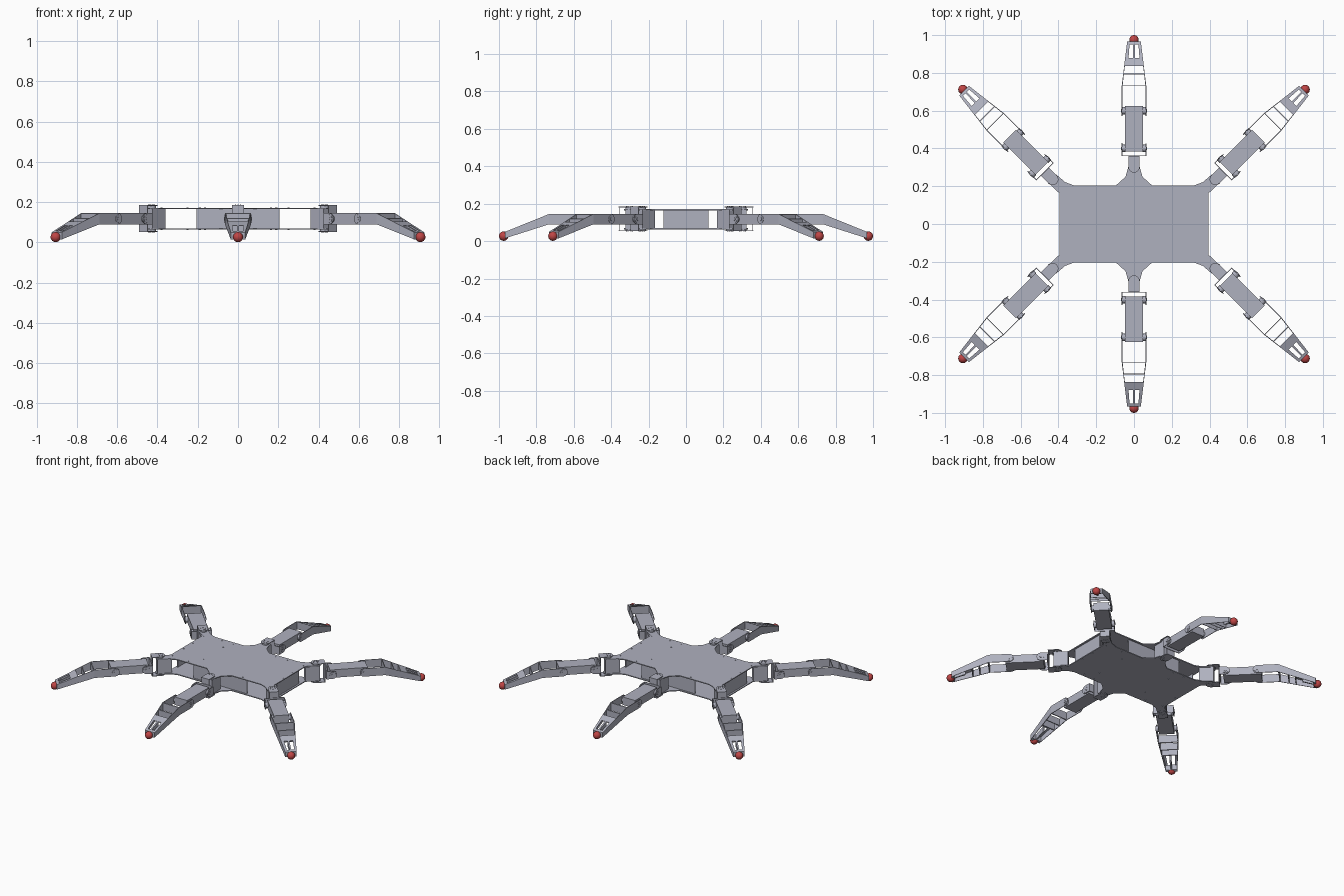
import bpy
import bmesh
from math import radians, cos, sin
from mathutils import Matrix, Vector

cube = bpy.data.objects.get("Cube")
if cube:
    bpy.data.objects.remove(cube, do_unlink=True)


def material(name, color):
    m = bpy.data.materials.new(name)
    m.use_nodes = True
    m.diffuse_color = color
    m.node_tree.nodes["Principled BSDF"].inputs["Base Color"].default_value = color
    return m


METAL = material("grey metal", (0.43, 0.44, 0.52, 1))
RUBBER = material("red rubber", (0.52, 0.06, 0.06, 1))


def hull(bm, points):
    """Convex solid around the points."""
    part = bmesh.new()
    verts = [part.verts.new(p) for p in points]
    bmesh.ops.convex_hull(part, input=verts)
    bmesh.ops.dissolve_limit(part, angle_limit=0.01, verts=part.verts, edges=part.edges)
    tmp = bpy.data.meshes.new("tmp")
    part.to_mesh(tmp)
    part.free()
    bm.from_mesh(tmp)
    bpy.data.meshes.remove(tmp)


def box(bm, x, y, z):
    hull(bm, [(a, b, c) for a in x for b in y for c in z])


def disc(bm, center, radius, depth, axis="Z", sides=20):
    m = Matrix.Translation(center)
    if axis == "Y":
        m = m @ Matrix.Rotation(radians(90), 4, "X")
    bmesh.ops.create_cone(bm, cap_ends=True, segments=sides, radius1=radius,
                          radius2=radius, depth=depth, matrix=m)


def to_mesh(bm, name, mat):
    me = bpy.data.meshes.new(name)
    bm.to_mesh(me)
    bm.free()
    me.materials.append(mat)
    return me


def place(name, mesh, matrix=Matrix()):
    ob = bpy.data.objects.new(name, mesh)
    ob.matrix_world = matrix
    bpy.context.collection.objects.link(ob)
    return ob


def arc(cx, cy, r, a0, a1, n):
    angles = [radians(a0 + (a1 - a0) * i / n) for i in range(n + 1)]
    return [(cx + r * cos(a), cy + r * sin(a)) for a in angles]


# Body plates: one quarter of the outline, mirrored
EAR = Vector((0.43, 0.236, 0))
MID = Vector((0, 0.302, 0))
quarter = [(0.395, 0.165), (0.405, 0.185)]
quarter += arc(EAR.x, EAR.y, 0.032, -45, 135, 8)
quarter += [(0.365, 0.222), (0.32, 0.205), (0.095, 0.205), (0.045, 0.25)]
quarter += arc(0, MID.y, 0.03, 0, 90, 4)
half = quarter + [(-x, y) for x, y in reversed(quarter[:-1])]
outline = half + [(-x, -y) for x, y in half]


def plate_mesh(z0, z1):
    bm = bmesh.new()
    face = bm.faces.new([bm.verts.new((x, y, z0)) for x, y in outline])
    new = bmesh.ops.extrude_face_region(bm, geom=[face])["geom"]
    bmesh.ops.translate(bm, vec=(0, 0, z1 - z0),
                        verts=[v for v in new if isinstance(v, bmesh.types.BMVert)])
    bmesh.ops.recalc_face_normals(bm, faces=bm.faces)
    return to_mesh(bm, "body_plate", METAL)


place("top_plate", plate_mesh(0.165, 0.171))
place("bottom_plate", plate_mesh(0.063, 0.069))

# Walls between the plates
bm = bmesh.new()
for s in (-1, 1):
    box(bm, (-0.205, 0.205), (s * 0.187, s * 0.193), (0.068, 0.166))
    box(bm, (s * 0.377, s * 0.383), (-0.12, 0.12), (0.068, 0.166))
place("body_walls", to_mesh(bm, "body_walls", METAL))

# Bolts on both plates
bm = bmesh.new()
for x, y in [(0.38, 0.05), (0.38, 0.175), (0.25, 0.185), (0.165, 0.185), (0.19, 0.11)]:
    for sx in (-1, 1):
        for sy in (-1, 1):
            for z in (0.171, 0.063):
                disc(bm, (sx * x, sy * y, z), 0.005, 0.003, sides=8)
place("plate_bolts", to_mesh(bm, "plate_bolts", METAL))

# Hip: motor between the plates, clamp around them, fork for the thigh
bm = bmesh.new()
box(bm, (-0.07, 0.022), (-0.028, 0.028), (0.068, 0.166))
for z, horn in ((0.183, 0.177), (0.055, 0.059)):
    ring = arc(0, 0, 0.03, 90, 270, 8) + [(0.058, -0.03), (0.058, 0.03)]
    hull(bm, [(x, y, z + d) for x, y in ring for d in (-0.002, 0.002)])
    disc(bm, (0, 0, horn), 0.022, 0.012)
for z in (0.186, 0.052):
    for a in range(0, 360, 60):
        disc(bm, (0.015 * cos(radians(a)), 0.015 * sin(radians(a)), z), 0.003, 0.003, sides=6)
box(bm, (0.053, 0.057), (-0.03, 0.03), (0.053, 0.185))
box(bm, (0.057, 0.061), (-0.065, 0.065), (0.09, 0.145))
for s in (-1, 1):
    side = arc(0.098, 0.1175, 0.0275, -90, 90, 8) + [(0.057, 0.145), (0.057, 0.09)]
    hull(bm, [(x, s * y, z) for x, z in side for y in (0.061, 0.065)])
hip = to_mesh(bm, "hip", METAL)

# Thigh: motor block with a pivot at each end
bm = bmesh.new()
box(bm, (0.083, 0.323), (-0.048, 0.048), (0.09, 0.145))
for s in (-1, 1):
    for x in (0.098, 0.298):
        disc(bm, (x, s * 0.056, 0.1175), 0.02, 0.022, "Y")
        disc(bm, (x, s * 0.067, 0.1175), 0.009, 0.005, "Y", 10)
thigh = to_mesh(bm, "thigh", METAL)


# Shin: tapering side plates joined by ribs
def shin_point(t, v, w):
    """t along the shin, v across (-1..1), w from lower to upper edge."""
    low = 0.09 - 0.075 * t
    high = 0.145 - 0.095 * t
    return (0.43 + 0.235 * t, v * (0.065 - 0.029 * t), low + (high - low) * w)


def shin_block(bm, ts, vs, ws):
    hull(bm, [shin_point(t, v, w) for t in ts for v in vs for w in ws])


bm = bmesh.new()
for s in (-1, 1):
    side = arc(0.298, 0.1175, 0.0275, 90, 270, 8) + [(0.43, 0.09), (0.43, 0.145)]
    hull(bm, [(x, s * y, z) for x, z in side for y in (0.061, 0.065)])
    shin_block(bm, (0, 1), (s * 0.93, s), (0, 1))
    shin_block(bm, (0.63, 0.95), (s * 0.62, s * 0.95), (0.9, 1))
for t in (0, 0.25):
    shin_block(bm, (t, t + 0.02), (-0.95, 0.95), (0.05, 1))
shin_block(bm, (0.44, 0.63), (-0.95, 0.95), (0.9, 1))
shin_block(bm, (0.44, 0.46), (-0.95, 0.95), (0.05, 1))
shin_block(bm, (0.63, 0.95), (-0.12, 0.12), (0.1, 1))
shin_block(bm, (0.93, 1), (-0.95, 0.95), (0, 1))
shin = to_mesh(bm, "shin", METAL)

# Foot ball
bm = bmesh.new()
bmesh.ops.create_uvsphere(bm, u_segments=24, v_segments=12, radius=0.025,
                          matrix=Matrix.Translation((0.673, 0, 0.0265)))
for f in bm.faces:
    f.smooth = True
foot = to_mesh(bm, "foot", RUBBER)

# Six legs around the body
legs = {"front": (-MID, 270), "back": (MID, 90)}
for side, sx in (("left", 1), ("right", -1)):
    for end, sy in (("front", -1), ("back", 1)):
        angle = 90 - sx * 45 if sy > 0 else 270 + sx * 45
        legs[end + "_" + side] = (Vector((sx * EAR.x, sy * EAR.y, 0)), angle)
for leg, (pivot, angle) in legs.items():
    m = Matrix.Translation(pivot) @ Matrix.Rotation(radians(angle), 4, "Z")
    for part in (hip, thigh, shin, foot):
        place(leg + "_" + part.name, part, m)
